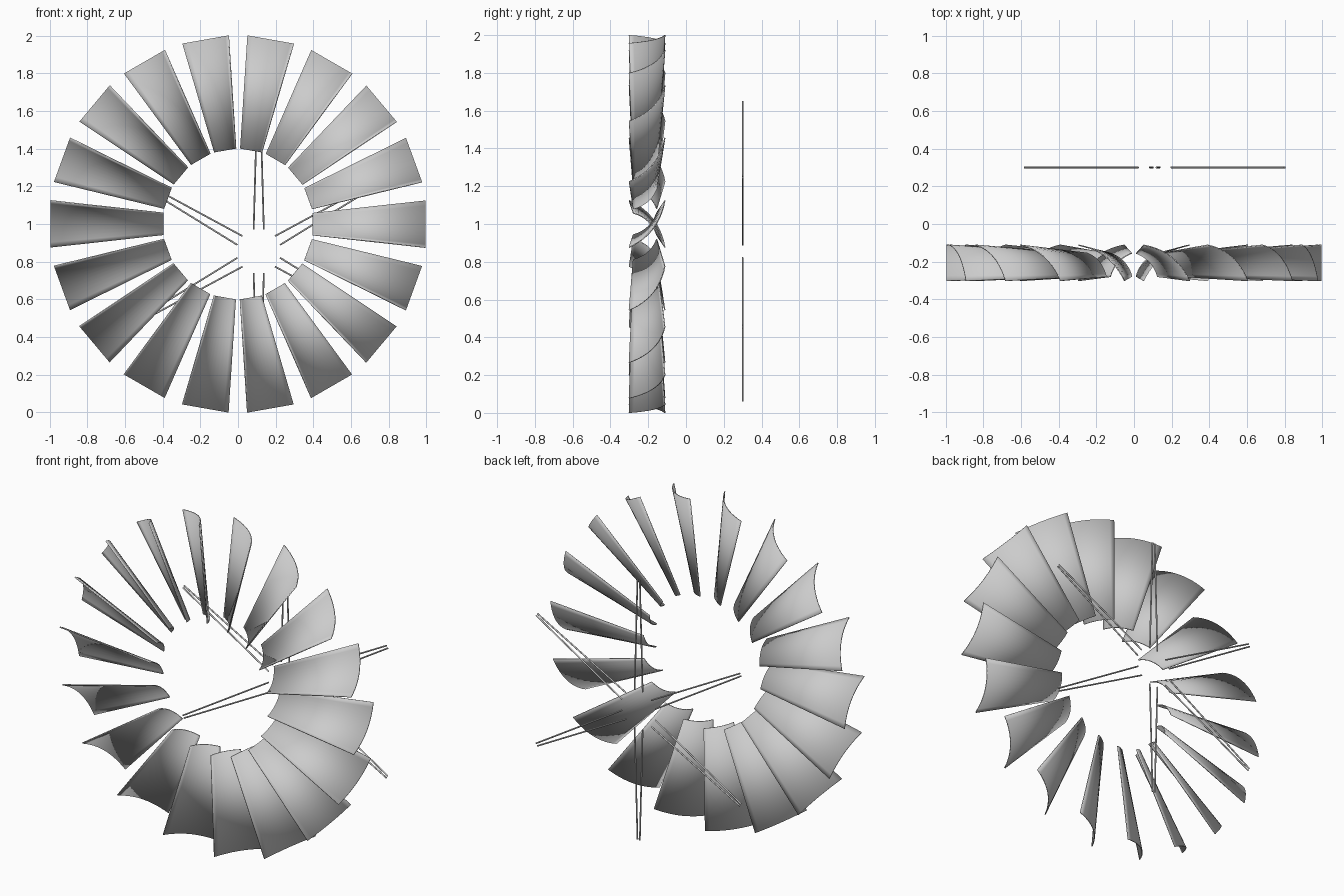
import bpy, bmesh, math
from mathutils import Vector, Matrix

if "Cube" in bpy.data.objects:
    bpy.data.objects.remove(bpy.data.objects["Cube"])

BLADES = 18
SEG = 12


def arc(r, half, y_front, y_back, bulge):
    """Cambered section at radius r: front edge is clockwise, back edge counter-clockwise."""
    a, b = Vector((-half, y_front)), Vector((half, y_back))
    chord = b - a
    n = Vector((-chord.y, chord.x)).normalized()   # towards the back
    pts = []
    for i in range(SEG + 1):
        s = i / SEG
        p = a + chord * s + n * (bulge * chord.length * 4 * s * (1 - s))
        pts.append(Vector((r, p.y, p.x)))
    return pts


def blade_mesh():
    bm = bmesh.new()
    inner = [bm.verts.new(p) for p in arc(0.396, 0.058, -0.28, -0.155, 0.13)]
    outer = [bm.verts.new(p) for p in arc(0.994, 0.124, -0.302, -0.112, 0.13)]
    for i in range(SEG):
        bm.faces.new((inner[i], outer[i], outer[i + 1], inner[i + 1]))
    me = bpy.data.meshes.new("blade")
    bm.to_mesh(me)
    bm.free()
    return me


def finish(obj):
    bpy.ops.object.select_all(action='DESELECT')
    obj.select_set(True)
    bpy.context.view_layer.objects.active = obj
    bpy.ops.object.shade_smooth_by_angle(angle=math.radians(35))


# Wheel of curved sheet blades
mesh = blade_mesh()
for k in range(BLADES):
    ob = bpy.data.objects.new(f"blade_{k + 1}", mesh.copy())
    bpy.context.collection.objects.link(ob)
    ob.matrix_world = (Matrix.Translation((0, 0, 1))
                       @ Matrix.Rotation(-math.tau * k / BLADES, 4, 'Y'))
    solid = ob.modifiers.new("thickness", 'SOLIDIFY')
    solid.thickness = 0.006
    solid.offset = 0
    finish(ob)

# Pairs of converging rods behind the wheel
hub = Vector((0.11, 0.3, 0.855))
for k in range(6):
    a = math.radians(30 + 60 * k)
    u = Vector((math.cos(a), 0, math.sin(a)))
    t = Vector((-math.sin(a), 0, math.cos(a)))
    for side in (-1, 1):
        p = hub + u * 0.115 + t * 0.027 * side
        q = hub + u * 0.795 + t * 0.008 * side
        bpy.ops.mesh.primitive_cylinder_add(vertices=12, radius=0.0045,
                                            depth=(q - p).length, location=(p + q) / 2)
        rod = bpy.context.object
        rod.name = f"rod_{k + 1}_{'a' if side < 0 else 'b'}"
        rod.rotation_euler = (q - p).to_track_quat('Z', 'Y').to_euler()
        finish(rod)
